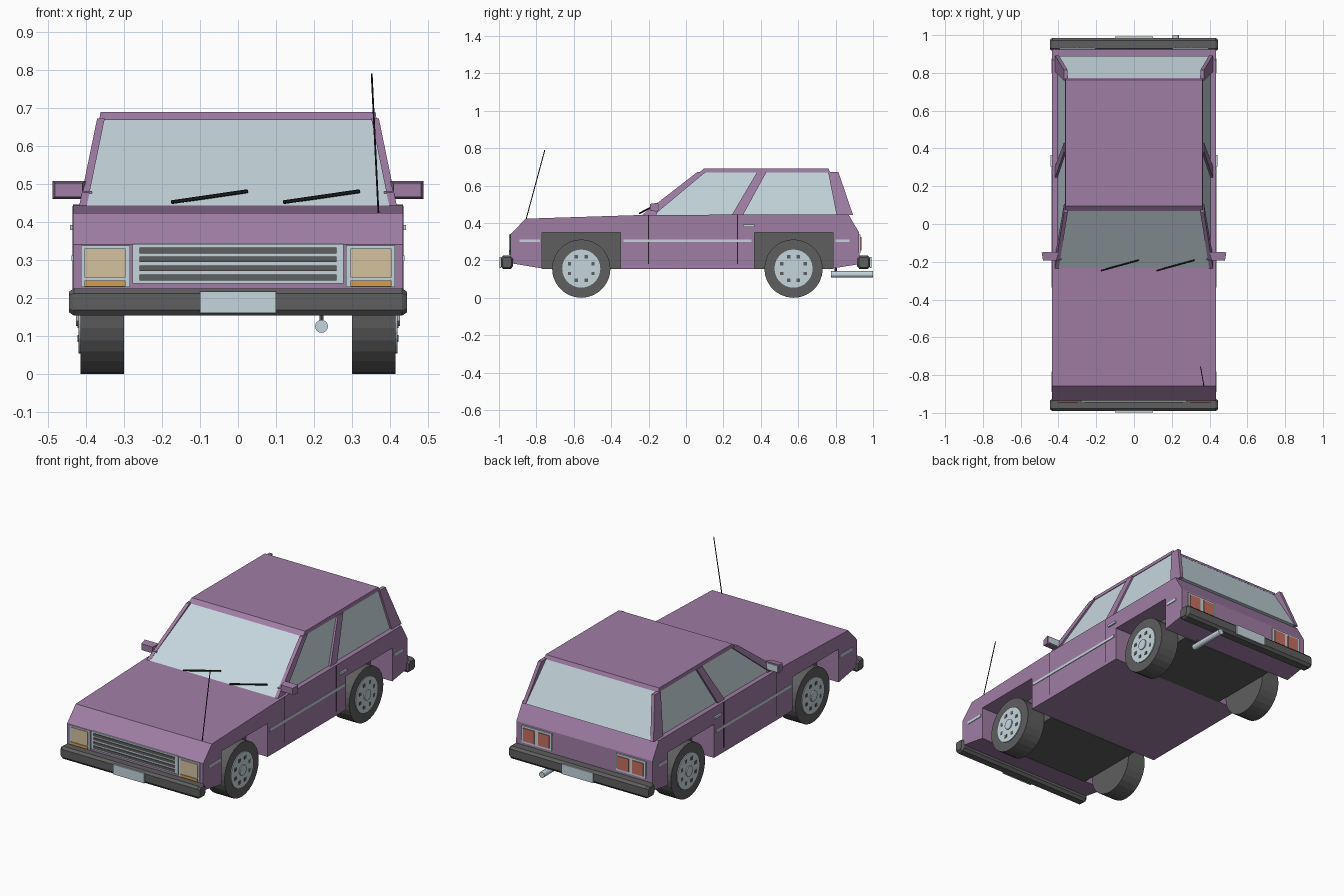
import bpy, bmesh, math
from mathutils import Vector

if "Cube" in bpy.data.objects:
    bpy.data.objects.remove(bpy.data.objects["Cube"])


def material(name, *rgb):
    m = bpy.data.materials.new(name)
    m.diffuse_color = (*rgb, 1)
    m.use_nodes = True
    m.node_tree.nodes["Principled BSDF"].inputs["Base Color"].default_value = m.diffuse_color
    return m


PURPLE = material("purple paint", .352, .205, .376)
GLASS = material("pale blue glass and trim", .56, .67, .72)
DARK = material("dark grey rubber", .112, .112, .112)
BLACK = material("black", .016, .016, .016)
CREAM = material("cream lens", .66, .54, .35)
ORANGE = material("orange lens", .68, .34, .07)
RED = material("red lens", .56, .16, .12)


def finish(name, bm, mat):
    bmesh.ops.recalc_face_normals(bm, faces=bm.faces)
    me = bpy.data.meshes.new(name)
    bm.to_mesh(me)
    bm.free()
    me.materials.append(mat)
    ob = bpy.data.objects.new(name, me)
    bpy.context.collection.objects.link(ob)
    return ob


def loft(name, a, b, mat):
    """Solid joining two matching point loops."""
    bm = bmesh.new()
    va = [bm.verts.new(p) for p in a]
    vb = [bm.verts.new(p) for p in b]
    bm.faces.new(va)
    bm.faces.new(vb[::-1])
    n = len(a)
    for i in range(n):
        j = (i + 1) % n
        bm.faces.new((va[i], vb[i], vb[j], va[j]))
    return finish(name, bm, mat)


def extrude_x(name, profile, x0, x1, mat):
    return loft(name, [(x0, y, z) for y, z in profile],
                [(x1, y, z) for y, z in profile], mat)


def box(name, x0, x1, y0, y1, z0, z1, mat):
    return extrude_x(name, [(y0, z0), (y1, z0), (y1, z1), (y0, z1)], x0, x1, mat)


def rod(name, p, q, r, mat, sides=6):
    p, q = Vector(p), Vector(q)
    bm = bmesh.new()
    rot = (q - p).to_track_quat('Z', 'Y').to_matrix().to_4x4()
    rot.translation = (p + q) / 2
    bmesh.ops.create_cone(bm, cap_ends=True, segments=sides, radius1=r, radius2=r,
                          depth=(q - p).length, matrix=rot)
    return finish(name, bm, mat)


def sided(name, s, x0, x1, *rest):
    return box(name, min(s * x0, s * x1), max(s * x0, s * x1), *rest)


# Lower body with square wheel openings
body = [(-.937, .34), (-.858, .423), (-.225, .443), (.868, .446), (.925, .35),
        (.927, .18), (.785, .157), (.785, .348), (.365, .348), (.365, .155),
        (-.35, .155), (-.35, .348), (-.77, .348), (-.77, .157), (-.937, .185)]
extrude_x("body", body, -.434, .434, PURPLE)
for y0, y1, n in ((-.77, -.35, "front"), (.365, .785, "rear")):
    box(n + "_wheel_well_core", -.295, .295, y0, y1, .153, .348, DARK)

# Glazed cabin and roof panel
loft("cabin_glass",
     [(-.406, -.235, .442), (.406, -.235, .442), (.406, .89, .444), (-.406, .89, .444)],
     [(-.36, .085, .675), (.36, .085, .675), (.36, .768, .675), (-.36, .768, .675)], GLASS)
loft("roof",
     [(-.365, .07, .669), (.365, .07, .669), (.365, .772, .669), (-.365, .772, .669)],
     [(-.362, .095, .69), (.362, .095, .69), (.362, .762, .69), (-.362, .762, .69)], PURPLE)

# Window pillars leaning inward with height: y at bottom pair, y at top pair
PILLARS = {"windscreen_pillar": (-.235, -.17, .105, .06),
           "door_pillar": (.245, .305, .43, .38),
           "rear_pillar": (.805, .893, .815, .76)}
for s in (-1, 1):
    for n, (a, b, c, d) in PILLARS.items():
        quad = [(a, .443, .418), (b, .443, .418), (c, .672, .371), (d, .672, .371)]
        loft(n, [(s * x, y, z) for y, z, x in quad],
             [(s * (x - .02), y, z) for y, z, x in quad], PURPLE)

# Bumpers with chamfered section, and number plates
for s, yo, yi, n in ((-1, -.99, -.925, "front"), (1, .985, .915, "rear")):
    c = -s * .013
    sec = [(yo, .168), (yo, .212), (yo + c, .225), (yi - c, .225),
           (yi, .212), (yi, .168), (yi - c, .153), (yo + c, .153)]
    ym = (yo + yi) / 2
    extrude_x(n + "_bumper", sec, -.432, .432, DARK)
    for e in (-1, 1):
        loft(n + "_bumper_end", [(e * .432, y, z) for y, z in sec],
             [(e * .445, ym + (y - ym) * .75, .189 + (z - .189) * .75) for y, z in sec], DARK)
    p0, p1 = sorted((yo - s * .002, yo + s * .007))
    box(n + "_number_plate", -.1, .1, p0, p1, .16, .217, GLASS)

# Grille
box("grille_frame", -.278, .278, -.943, -.935, .238, .342, GLASS)
for z0, z1 in ((.246, .262), (.271, .285), (.295, .309), (.317, .333)):
    box("grille_bar", -.26, .26, -.947, -.941, z0, z1, DARK)

for s in (-1, 1):
    # Headlights and indicators
    sided("headlight_frame", s, .284, .413, -.942, -.935, .229, .338, GLASS)
    sided("headlight", s, .296, .404, -.946, -.94, .253, .33, CREAM)
    sided("indicator", s, .296, .404, -.947, -.94, .23, .246, ORANGE)
    # Tail lights
    sided("tail_light_frame", s, .205, .395, .925, .932, .24, .338, GLASS)
    sided("tail_light_inner", s, .217, .288, .93, .937, .252, .326, RED)
    sided("tail_light_outer", s, .312, .383, .93, .937, .252, .326, RED)
    # Side trim, door seams and handles
    for y0, y1 in ((-.89, -.78), (-.335, .35), (.8, .875)):
        sided("side_trim", s, .43, .438, y0, y1, .297, .312, GLASS)
    for y in (-.2, .275):
        sided("door_seam", s, .43, .4355, y - .002, y + .002, .18, .442, BLACK)
    sided("door_handle", s, .43, .443, .305, .365, .379, .392, GLASS)
    # Door mirrors
    loft("door_mirror",
         [(s * x, -.192, z) for x, z in ((.41, .466), (.482, .466), (.482, .502), (.41, .502))],
         [(s * x, -.15, z) for x, z in ((.40, .46), (.489, .46), (.489, .508), (.40, .508))],
         PURPLE)
    sided("mirror_glass", s, .41, .481, -.151, -.147, .467, .501, GLASS)
    sided("mirror_mount", s, .385, .413, -.19, -.155, .44, .48, PURPLE)

    # Wheels
    for y, n in ((-.56, "front"), (.575, "rear")):
        rod(n + "_tyre", (s * .3, y, .156), (s * .415, y, .156), .156, DARK, 28)
        rod(n + "_hubcap", (s * .41, y, .156), (s * .42, y, .156), .102, GLASS, 28)
        rod(n + "_hub_centre", (s * .415, y, .156), (s * .426, y, .156), .03, GLASS, 12)
        for i in range(8):
            a = math.pi * (i + .5) / 4
            cy, cz = y + .068 * math.cos(a), .156 + .068 * math.sin(a)
            sided(n + "_hub_slot", s, .415, .422, cy - .009, cy + .009,
                  cz - .009, cz + .009, DARK)

# Wipers, aerial and exhaust
for x in (-.175, .12):
    rod("wiper", (x, -.247, .452), (x + .2, -.192, .481), .005, BLACK)
rod("aerial", (.37, -.855, .42), (.352, -.755, .79), .0025, BLACK)
rod("exhaust_pipe", (.22, .775, .125), (.22, 1.0, .125), .017, GLASS, 16)
rod("exhaust_hanger", (.22, .8, .125), (.22, .8, .165), .006, DARK)
